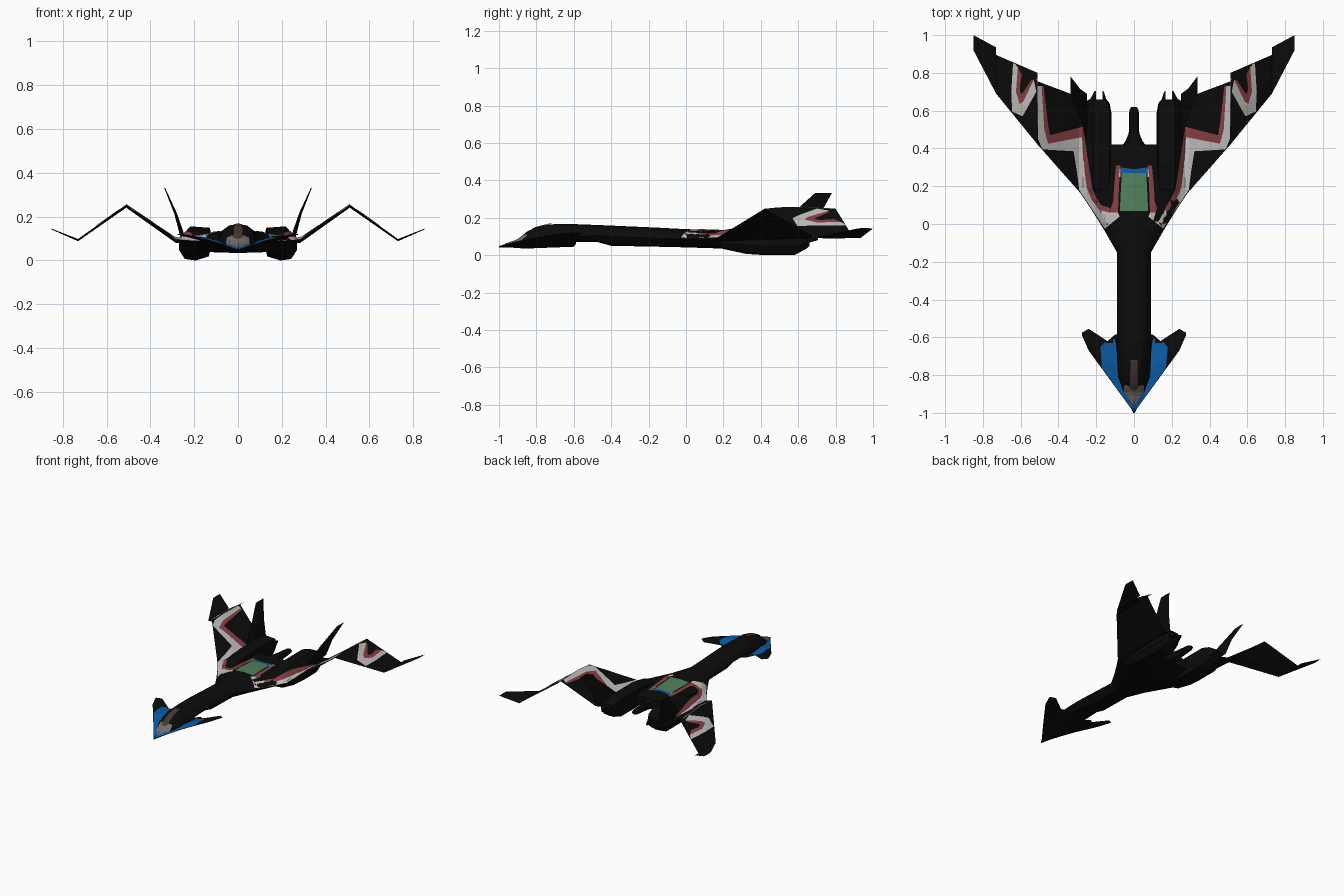
import bpy, bmesh, math
from mathutils import Vector
from mathutils.bvhtree import BVHTree

if "Cube" in bpy.data.objects:
    bpy.data.objects.remove(bpy.data.objects["Cube"])


def material(name, rgb):
    m = bpy.data.materials.new(name)
    m.diffuse_color = (*rgb, 1)
    m.use_nodes = True
    m.node_tree.nodes["Principled BSDF"].inputs["Base Color"].default_value = m.diffuse_color
    return m


BLACK = material("matte black", (0.0035, 0.0035, 0.0035))
WHITE = material("pale grey", (0.56, 0.54, 0.53))
RED = material("dull red", (0.25, 0.052, 0.06))
BLUE = material("blue", (0.004, 0.105, 0.38))
GREEN = material("sage green", (0.085, 0.22, 0.11))
GREY = material("warm grey", (0.17, 0.15, 0.135))
BROWN = material("dark brown", (0.062, 0.04, 0.03))

skin_v, skin_f = [], []          # surfaces that paint plates are draped on


def finish(bm, name, mat):
    me = bpy.data.meshes.new(name)
    bm.to_mesh(me)
    bm.free()
    me.materials.append(mat)
    ob = bpy.data.objects.new(name, me)
    bpy.context.collection.objects.link(ob)
    return ob


def loft(name, rings, mirror=False, skin=True):
    """Skin a list of rings; optionally add the copy on the other side."""
    bm = bmesh.new()
    for s in ((1, -1) if mirror else (1,)):
        vs = [[bm.verts.new((s * x, y, z)) for x, y, z in r] for r in rings]
        n = len(vs[0])
        for a, b in zip(vs, vs[1:]):
            for i in range(n):
                bm.faces.new((a[i], a[(i + 1) % n], b[(i + 1) % n], b[i]))
        bm.faces.new(vs[0])
        bm.faces.new(vs[-1])
    bmesh.ops.recalc_face_normals(bm, faces=bm.faces)
    bm.verts.index_update()
    if skin:
        k = len(skin_v)
        skin_v.extend(v.co.copy() for v in bm.verts)
        skin_f.extend([k + v.index for v in f.verts] for f in bm.faces)
    return finish(bm, name, BLACK)


def sym(half, y):
    """Full ring from a right-hand half outline running top to bottom."""
    return [(x, y, z) for x, z in half] + [(-x, y, z) for x, z in half[-2:0:-1]]


def foil(x, y0, y1, z, t, out=(0, 1)):
    """Diamond aerofoil section, thickness t along direction out (x, z)."""
    ym = y0 + 0.35 * (y1 - y0)
    dx, dz = out[0] * t / 2, out[1] * t / 2
    return [(x, y0, z), (x + dx, ym, z + dz), (x, y1, z), (x - dx, ym, z - dz)]


# Fuselage: y, half width, bottom, side edge height, top
body = [(-1, .004, .04, .044, .048), (-.9, .055, .043, .062, .082),
        (-.85, .068, .045, .07, .122), (-.8, .08, .05, .08, .149),
        (-.73, .088, .056, .09, .165), (-.6, .09, .069, .1, .166),
        (-.47, .09, .069, .105, .161), (-.4, .09, .05, .1, .158),
        (-.15, .09, .045, .09, .147), (-.02, .165, .042, .086, .14),
        (.17, .285, .036, .086, .133), (.3, .29, .034, .088, .128),
        (.42, .27, .05, .088, .125)]
fuselage = loft("fuselage", [
    sym([(0, t), (.45 * w, t - .006), (.8 * w, e + .55 * (t - e)), (w, e),
         (.65 * w, b + .006), (0, b)], y) for y, w, b, e, t in body])

# Tail boom between the engines
loft("tail_boom", [sym([(0, t), (.7 * w, t - .008), (w, (t + b) / 2), (.7 * w, b + .008), (0, b)], y)
                   for y, w, b, t in [(.36, .1, .05, .125), (.44, .045, .06, .126),
                                      (.48, .028, .065, .125), (.6, .025, .075, .115),
                                      (.62, .015, .085, .105)]], skin=False)

# Nose chine with canard tips
loft("nose_chine", [foil(0, -1, -.6, .045, .02), foil(.03, -.957, -.59, .056, .025),
                    foil(.1, -.862, -.585, .08, .022), foil(.14, -.807, -.62, .092, .018),
                    foil(.24, -.67, -.555, .114, .01), foil(.275, -.59, -.575, .12, .004)],
     mirror=True)

# Folded wings: three panels per side
loft("inner_wing", [foil(.16, -.02, .62, .086, .03), foil(.285, .165, .67, .092, .022),
                    foil(.51, .42, .755, .248, .014)], mirror=True)
loft("middle_wing", [foil(.51, .42, .80, .248, .014), foil(.73, .69, .895, .093, .01)], mirror=True)
loft("wing_tip", [foil(.73, .69, .935, .093, .01), foil(.85, .92, 1.0, .143, .004)], mirror=True)

# Engine nacelles, eight-sided; scaled about a moving centre
outline = [(-.065, .07), (.025, .077), (.075, .02), (.077, -.03),
           (.05, -.072), (.0, -.079), (-.06, -.06), (-.075, 0)]
loft("engine_nacelle", [[(.193 + sx * x, y, cz + sz * z) for x, z in outline]
                        for y, sx, sz, cz in [(.15, .6, .35, .085), (.19, .9, .62, .084),
                                              (.32, 1, .95, .082), (.42, 1, 1, .079),
                                              (.58, 1, 1, .079), (.64, .85, .68, .086),
                                              (.66, .6, .5, .088)]], mirror=True)

# Exhaust petals
for i, (x0, x1, xt) in enumerate([(.125, .165, .165), (.2, .265, .205)]):
    loft(f"exhaust_petal_{i + 1}",
         [[(x0, .6, .125), (x1, .6, .125), (x1, .6, .05), (x0, .6, .05)],
          [(xt - .003, .705, .09), (xt + .003, .705, .09),
           (xt + .003, .705, .08), (xt - .003, .705, .08)]], mirror=True, skin=False)

# Canted tail fins
cant = (.93, -.36)
loft("tail_fin", [foil(.25, .44, .69, .1, .022, cant), foil(.285, .56, .715, .215, .012, cant),
                  foil(.335, .69, .78, .332, .004, cant)], mirror=True, skin=False)

# ---- Painted plates draped on the upper skin ----
bvh = BVHTree.FromPolygons(skin_v, skin_f)


def paint(name, outer, inner, mat, lift=.003):
    """Strip between two outlines, sliced on a fine grid and dropped on the skin."""
    bm = bmesh.new()
    a = [bm.verts.new((x, y, 0)) for x, y in outer]
    b = [bm.verts.new((x, y, 0)) for x, y in inner]
    for i in range(len(a) - 1):
        bm.faces.new((a[i], a[i + 1], b[i + 1], b[i]))
    pts = outer + inner
    for k in (0, 1):
        lo, hi = min(p[k] for p in pts), max(p[k] for p in pts)
        step = .02
        c = math.floor(lo / step) * step + .01
        no = Vector((1, 0, 0)) if k == 0 else Vector((0, 1, 0))
        while c < hi:
            if c > lo + 1e-4:
                bmesh.ops.bisect_plane(bm, geom=bm.verts[:] + bm.edges[:] + bm.faces[:],
                                       plane_co=no * c, plane_no=no, dist=1e-5)
            c += step
    lost = []
    for v in bm.verts:
        hit = bvh.ray_cast(Vector((v.co.x + 2e-4, v.co.y + 1e-4, 1)), Vector((0, 0, -1)))[0]
        if hit:
            v.co.z = hit.z + lift
        else:
            lost.append(v)
    bmesh.ops.delete(bm, geom=lost, context='VERTS')
    for f in bm.faces:
        f.normal_update()
        if f.normal.z < 0:
            f.normal_flip()
    # copy on the left side
    dup = bmesh.ops.duplicate(bm, geom=bm.verts[:] + bm.edges[:] + bm.faces[:])["geom"]
    for g in dup:
        if isinstance(g, bmesh.types.BMVert):
            g.co.x *= -1
    bmesh.ops.reverse_faces(bm, faces=[g for g in dup if isinstance(g, bmesh.types.BMFace)])
    return finish(bm, name, mat)


# Zigzag stripe from shoulder to wing fold: white outside, red inside
mid = [(.085, .06), (.13, .06), (.185, .075), (.225, .13), (.25, .19), (.262, .28), (.275, .46),
       (.455, .425), (.475, .5), (.49, .75)]
paint("wing_stripe_white", [(.075, .04), (.155, -.025), (.2, .045), (.24, .105), (.29, .18),
                            (.303, .28), (.32, .385), (.485, .395), (.508, .45), (.515, .77)],
      mid, WHITE)
paint("wing_stripe_red", mid[1:],
      [(.125, .085), (.175, .1), (.2, .14), (.22, .19), (.235, .28), (.27, .515), (.445, .47),
       (.455, .53), (.48, .745)], RED)

# V mark on the middle wing panel
vee = [(.53, .765), (.585, .65), (.605, .635), (.625, .7), (.615, .83)]
paint("wing_vee_white", [(.517, .7), (.59, .57), (.645, .595), (.65, .7), (.64, .86)], vee, WHITE)
paint("wing_vee_red", vee, [(.545, .76), (.592, .69), (.6, .69), (.605, .72), (.595, .79)], RED)

# Deck panel
paint("deck_red", [(.13, .06), (.11, .12), (.105, .2), (.095, .31)],
      [(.085, .06), (.082, .12), (.08, .2), (.07, .31)], RED)
paint("deck_green", [(0, .07), (0, .27)], [(.075, .07), (.065, .27)], GREEN)
paint("deck_blue", [(0, .27), (0, .29)], [(.07, .27), (.07, .3)], BLUE)
paint("deck_white_tick", [(.071, .25), (.071, .29)], [(.08, .25), (.076, .29)], WHITE, .005)

# Nose colours
paint("chine_blue", [(.004, -.99), (.065, -.906), (.1, -.858), (.17, -.762), (.178, -.65), (.14, -.61)],
      [(0, -.965), (.055, -.885), (.085, -.81), (.088, -.74), (.092, -.66), (.1, -.61)], BLUE)
paint("nose_grey", [(0, -.965), (.055, -.885), (.05, -.85)],
      [(0, -.93), (0, -.885), (.022, -.86)], GREY)
paint("canopy_brown", [(0, -.885), (0, -.72)], [(.022, -.87), (.018, -.72)], BROWN, .004)

# Smooth the fuselage, keeping its edges
bpy.context.view_layer.objects.active = fuselage
fuselage.select_set(True)
bpy.ops.object.shade_smooth_by_angle(angle=math.radians(30))
